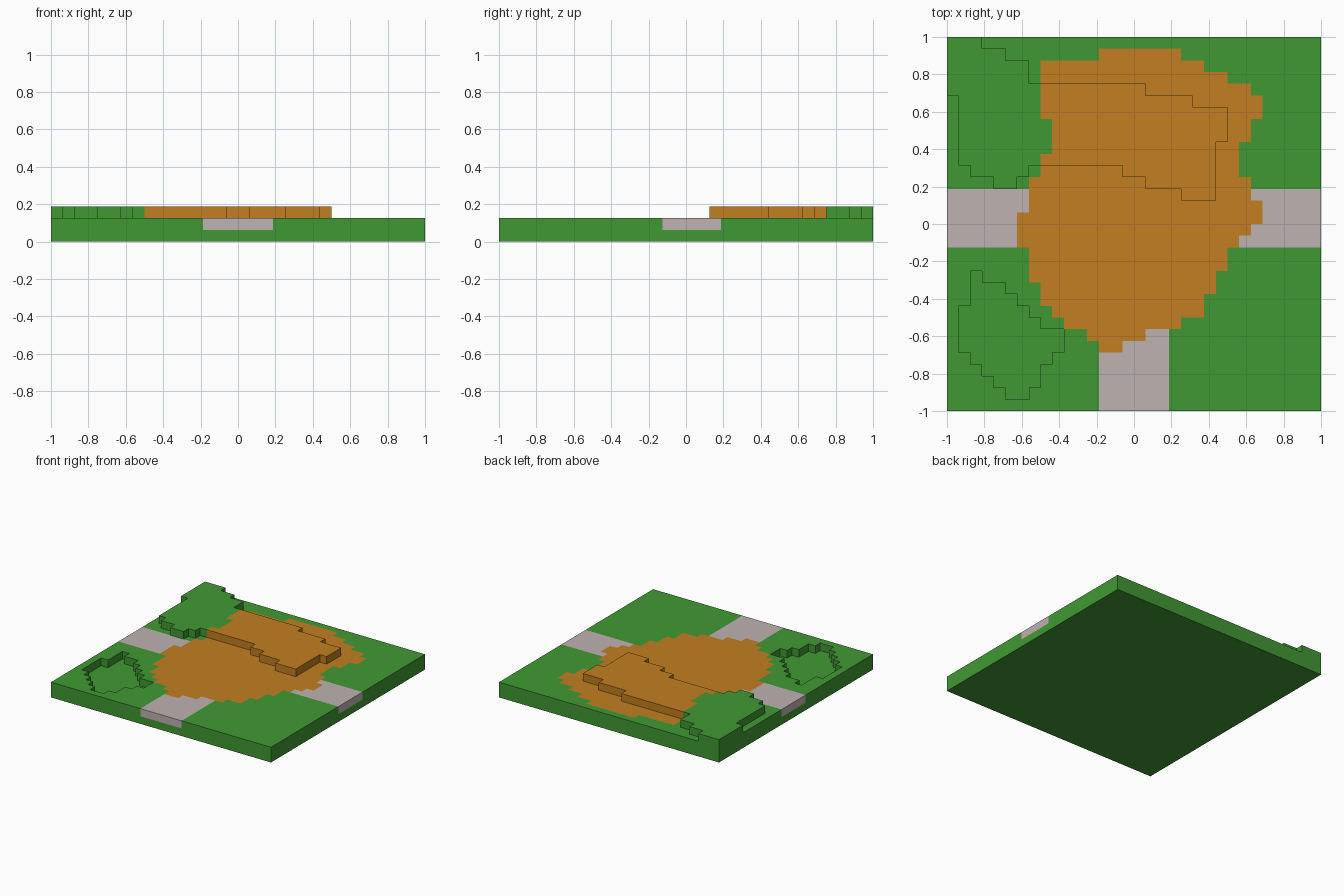
import bpy
import bmesh

if "Cube" in bpy.data.objects:
    bpy.data.objects.remove(bpy.data.objects["Cube"], do_unlink=True)

U = 0.0625   # size of one block; the tile is 32 x 32 blocks


def material(name, rgb):
    lin = [((c / 255 + 0.055) / 1.055) ** 2.4 for c in rgb] + [1.0]
    m = bpy.data.materials.new(name)
    m.use_nodes = True
    m.diffuse_color = lin
    bsdf = m.node_tree.nodes["Principled BSDF"]
    bsdf.inputs["Base Color"].default_value = lin
    bsdf.inputs["Roughness"].default_value = 0.9
    return m


GRASS = material("grass green", (65, 153, 52))
DIRT = material("dirt orange", (194, 126, 33))
STONE = material("path grey", (190, 178, 177))


def blocks(*rows):
    """Set of block positions from rows of (y start, y end, x start, x end)."""
    return {(x, y) for y0, y1, x0, x1 in rows
            for y in range(y0, y1) for x in range(x0, x1)}


def build(name, mat, cells, layer, covered, z, bottom=False):
    """Outer skin of a part: tops not covered from above, walls at the layer's rim."""
    bm = bmesh.new()

    def quad(*pts):
        bm.faces.new([bm.verts.new((x * U, y * U, h * U)) for x, y, h in pts])

    t = z + 1
    for x, y in sorted(cells):
        if (x, y) not in covered:
            quad((x, y, t), (x + 1, y, t), (x + 1, y + 1, t), (x, y + 1, t))
        if bottom:
            quad((x, y, z), (x, y + 1, z), (x + 1, y + 1, z), (x + 1, y, z))
        sides = {(0, -1): ((x, y), (x + 1, y)),
                 (1, 0): ((x + 1, y), (x + 1, y + 1)),
                 (0, 1): ((x + 1, y + 1), (x, y + 1)),
                 (-1, 0): ((x, y + 1), (x, y))}
        for (dx, dy), (a, b) in sides.items():
            if (x + dx, y + dy) not in layer:
                quad((*a, z), (*b, z), (*b, t), (*a, t))
    bmesh.ops.remove_doubles(bm, verts=bm.verts[:], dist=1e-4)
    me = bpy.data.meshes.new(name)
    bm.to_mesh(me)
    bm.free()
    me.materials.append(mat)
    ob = bpy.data.objects.new(name, me)
    bpy.context.collection.objects.link(ob)


# Ground plan of each region, in blocks from the centre
tile = blocks((-16, 16, -16, 16))

dirt = blocks(
    (14, 15, -3, 4), (13, 14, -8, 6), (12, 13, -8, 8), (11, 12, -8, 10),
    (9, 11, -8, 11), (7, 9, -7, 10), (6, 7, -7, 9), (4, 6, -8, 9),
    (2, 4, -9, 10), (1, 2, -9, 11), (0, 1, -10, 11), (-1, 0, -10, 10),
    (-2, -1, -10, 9), (-4, -2, -9, 8), (-5, -4, -9, 7), (-6, -5, -8, 7),
    (-7, -6, -8, 6), (-8, -7, -7, 6), (-9, -8, -6, 4), (-10, -9, -4, 1),
    (-11, -10, -3, -1))

pit = blocks(
    (-5, -4, -14, -13), (-6, -5, -14, -11), (-7, -6, -14, -10),
    (-8, -7, -15, -9), (-9, -8, -15, -8), (-11, -9, -15, -6),
    (-12, -11, -14, -7), (-13, -12, -13, -8), (-14, -13, -12, -8),
    (-15, -14, -11, -9))

mound = blocks(
    (15, 16, -16, -13), (14, 15, -16, -11), (12, 14, -16, -9),
    (11, 12, -16, 1), (10, 11, -15, 5), (7, 10, -15, 8), (5, 7, -15, 7),
    (4, 5, -14, -9), (4, 5, -1, 7), (3, 4, -12, -10), (3, 4, 1, 7),
    (2, 3, 4, 7))

# Paths run in from the two sides and the front, up to the dirt
path = blocks((-2, 3, -16, 16), (-16, 0, -3, 3)) - dirt

# Bottom layer, open only at the pit floor
surface = tile - pit
build("base_slab", GRASS, tile, tile, surface, 0, bottom=True)

# Middle layer
build("grass_turf", GRASS, surface - dirt - path, surface, mound, 1)
build("dirt_patch", DIRT, dirt, surface, mound, 1)
build("stone_path", STONE, path, surface, mound, 1)

# Raised layer
build("raised_grass", GRASS, mound - dirt, mound, set(), 2)
build("raised_dirt", DIRT, mound & dirt, mound, set(), 2)
